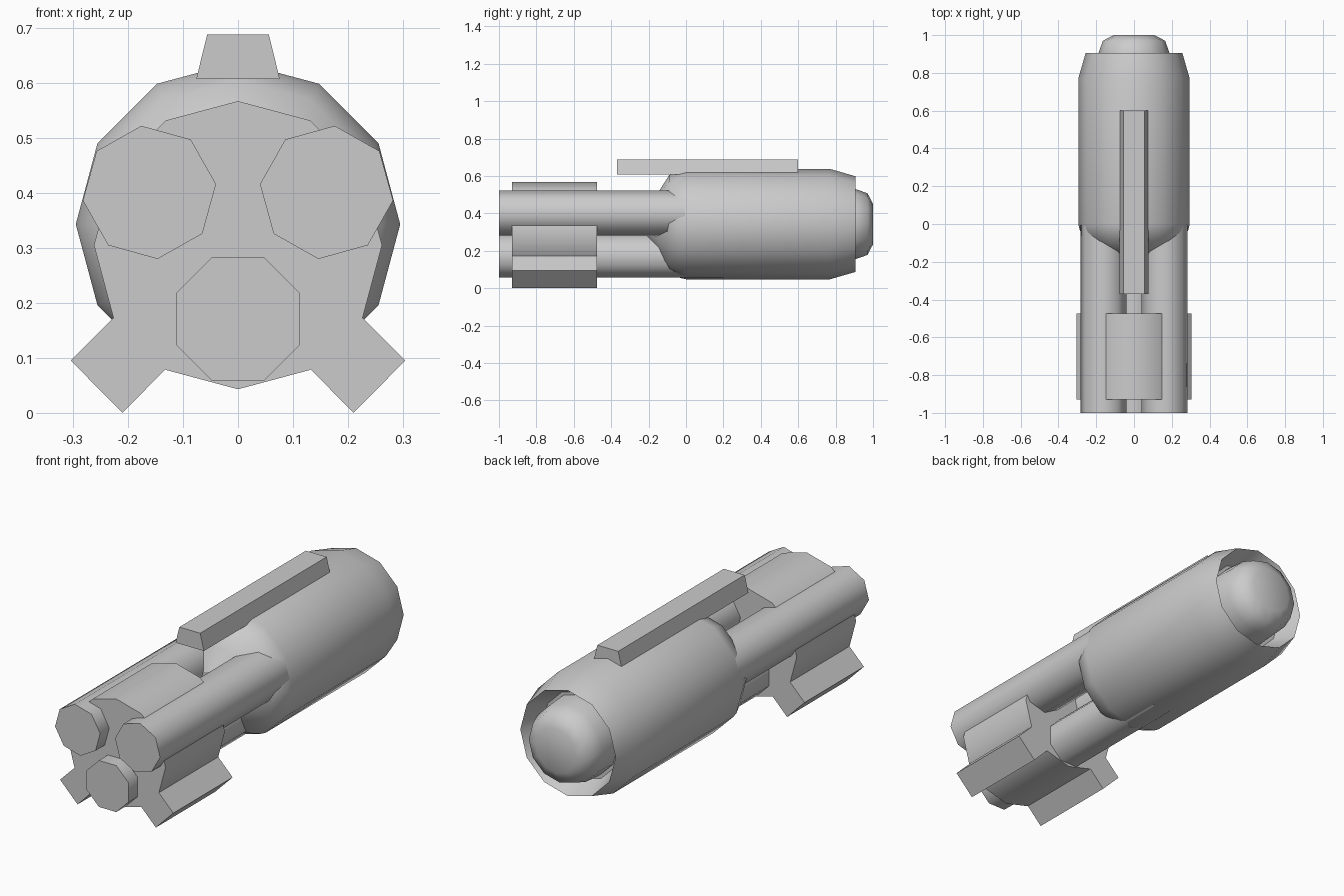
import bpy, bmesh
from math import cos, sin, radians, pi

if "Cube" in bpy.data.objects:
    bpy.data.objects.remove(bpy.data.objects["Cube"])


def finish(name, bm, smooth=None):
    bmesh.ops.recalc_face_normals(bm, faces=bm.faces)
    mesh = bpy.data.meshes.new(name)
    bm.to_mesh(mesh)
    bm.free()
    obj = bpy.data.objects.new(name, mesh)
    bpy.context.collection.objects.link(obj)
    if smooth:
        bpy.ops.object.select_all(action='DESELECT')
        obj.select_set(True)
        bpy.context.view_layer.objects.active = obj
        bpy.ops.object.shade_smooth_by_angle(angle=radians(smooth))
    return obj


def lathe(name, profile, x, z, sides, turn=0, smooth=35):
    """Capped solid turned around the y axis; profile is a list of (radius, y)."""
    bm = bmesh.new()
    angles = [radians(turn) + 2 * pi * i / sides for i in range(sides)]
    rings = [[bm.verts.new((x + r * cos(a), y, z + r * sin(a))) for a in angles]
             for r, y in profile]
    for a, b in zip(rings, rings[1:]):
        for i in range(sides):
            j = (i + 1) % sides
            bm.faces.new((a[i], a[j], b[j], b[i]))
    bm.faces.new(rings[0])
    bm.faces.new(rings[-1])
    return finish(name, bm, smooth)


def extrude(name, outline, y0, y1):
    """Flat-sided prism: an (x, z) outline extended along y."""
    bm = bmesh.new()
    a = [bm.verts.new((x, y0, z)) for x, z in outline]
    b = [bm.verts.new((x, y1, z)) for x, z in outline]
    bm.faces.new(a)
    bm.faces.new(b)
    for i in range(len(a)):
        j = (i + 1) % len(a)
        bm.faces.new((a[i], a[j], b[j], b[i]))
    return finish(name, bm)


# Main housing with tapered nose and recessed rear opening
lathe("housing", [(0.08, -0.21), (0.175, -0.145), (0.262, -0.09), (0.288, -0.03),
                  (0.295, 0.0), (0.295, 0.77), (0.256, 0.905), (0.21, 0.8)],
      0, 0.343, 12)

# Rear dome sitting in the recess
lathe("rear_dome", [(0.195, 0.79), (0.188, 0.905), (0.165, 0.97), (0.108, 1.0)],
      0, 0.343, 12, smooth=60)

# Three octagonal barrels
for name, x, z, turn in (("barrel_lower", 0, 0.171, 22.5),
                         ("barrel_right", 0.161, 0.401, 38),
                         ("barrel_left", -0.161, 0.401, 7)):
    lathe(name, [(0.122, -1.0), (0.122, 0.2)], x, z, 8, turn, smooth=50)

# Collar clamping the barrels together
lathe("barrel_collar", [(0.262, -0.93), (0.262, -0.475)], 0, 0.305, 12)

# Diagonal feet under the collar
for name, s in (("foot_right", 1), ("foot_left", -1)):
    extrude(name, [(s * 0.19, 0.21), (s * 0.304, 0.095), (s * 0.21, 0.0),
                   (s * 0.095, 0.117)], -0.93, -0.475)

# Top rail
extrude("top_rail", [(-0.076, 0.607), (0.076, 0.607), (0.056, 0.688), (-0.056, 0.688)],
        -0.37, 0.6)
